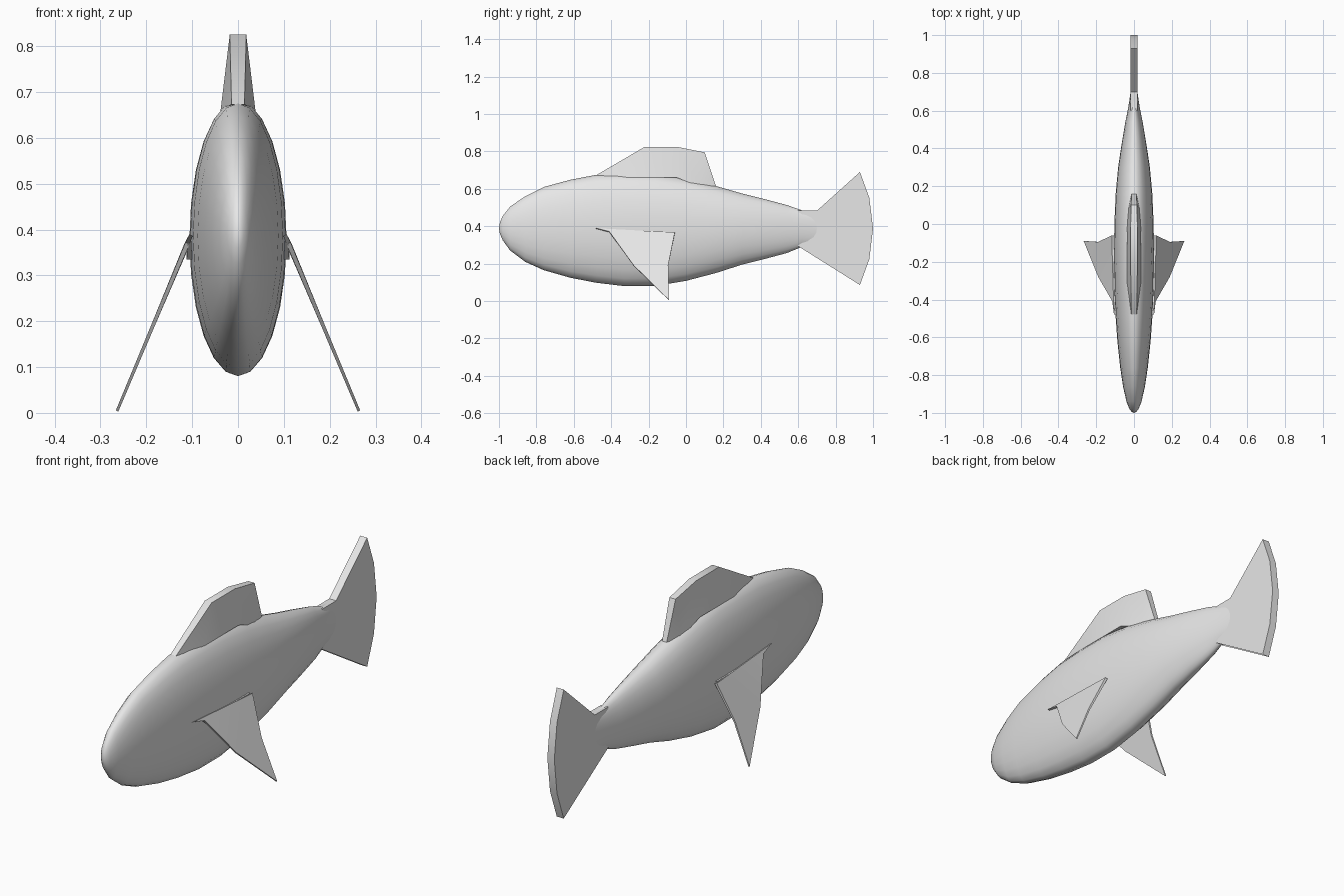
import bpy, bmesh
from math import cos, sin, pi, radians

cube = bpy.data.objects.get("Cube")
if cube:
    bpy.data.objects.remove(cube, do_unlink=True)

grey = bpy.data.materials.new("plain grey")
grey.use_nodes = True
colour = (0.8, 0.8, 0.8, 1)
grey.diffuse_color = colour
grey.node_tree.nodes["Principled BSDF"].inputs["Base Color"].default_value = colour


def finish(bm, name, angle):
    bmesh.ops.recalc_face_normals(bm, faces=bm.faces)
    mesh = bpy.data.meshes.new(name)
    bm.to_mesh(mesh)
    bm.free()
    mesh.materials.append(grey)
    obj = bpy.data.objects.new(name, mesh)
    bpy.context.collection.objects.link(obj)
    bpy.ops.object.select_all(action='DESELECT')
    obj.select_set(True)
    bpy.context.view_layer.objects.active = obj
    bpy.ops.object.shade_smooth_by_angle(angle=radians(angle))
    return obj


def fin(name, outline, place):
    """Plate from an outline of (y, z, half thickness); place gives the 3D point."""
    bm = bmesh.new()
    sides = [[bm.verts.new(place(y, z, s * t)) for y, z, t in outline] for s in (1, -1)]
    n = len(outline)
    caps = [bm.faces.new(side) for side in sides]
    for i in range(n):
        j = (i + 1) % n
        bm.faces.new((sides[0][i], sides[0][j], sides[1][j], sides[1][i]))
    bmesh.ops.triangulate(bm, faces=caps)
    return finish(bm, name, 35)


def upright(y, z, t):
    return (t, y, z)


# Body: elliptical rings of (y, bottom, top, half width)
stations = [
    (-0.995, 0.36, 0.42, 0.012), (-0.98, 0.325, 0.455, 0.024),
    (-0.94, 0.27, 0.505, 0.04), (-0.86, 0.21, 0.56, 0.058),
    (-0.76, 0.165, 0.61, 0.073), (-0.62, 0.125, 0.648, 0.088),
    (-0.48, 0.098, 0.675, 0.098), (-0.33, 0.08, 0.682, 0.104),
    (-0.17, 0.08, 0.68, 0.106), (0, 0.108, 0.655, 0.104),
    (0.16, 0.15, 0.615, 0.097), (0.30, 0.195, 0.575, 0.084),
    (0.42, 0.225, 0.545, 0.066), (0.54, 0.257, 0.513, 0.046),
    (0.62, 0.29, 0.485, 0.03), (0.70, 0.295, 0.482, 0.018),
]
SIDES = 24
bm = bmesh.new()
rings = []
for y, low, high, w in stations:
    mid, h = (low + high) / 2, (high - low) / 2
    rings.append([bm.verts.new((w * cos(2 * pi * i / SIDES), y,
                                mid + h * sin(2 * pi * i / SIDES)))
                  for i in range(SIDES)])
for a, b in zip(rings, rings[1:]):
    for i in range(SIDES):
        j = (i + 1) % SIDES
        bm.faces.new((a[i], a[j], b[j], b[i]))
nose = bm.verts.new((0, -1, 0.39))
for i in range(SIDES):
    bm.faces.new((nose, rings[0][(i + 1) % SIDES], rings[0][i]))
bm.faces.new(rings[-1])
finish(bm, "body", 60)

# Back fin, thick at the root and thin along the crest
fin("back_fin", [
    (-0.48, 0.673, 0.014), (-0.22, 0.825, 0.018), (-0.05, 0.825, 0.018),
    (0.10, 0.795, 0.016), (0.16, 0.615, 0.012), (0.08, 0.61, 0.03),
    (-0.05, 0.66, 0.038), (-0.30, 0.66, 0.038)], upright)

# Tail fin, mirrored about its middle height
upper = [(0.60, 0.095), (0.70, 0.095), (0.93, 0.302), (0.98, 0.165)]
half = 0.018
tail = [(y, 0.388 + h, half) for y, h in upper] + [(1.0, 0.388, half)]
tail += [(y, 0.388 - h, half) for y, h in reversed(upper)]
fin("tail_fin", tail, upright)

# Side fins, splayed outwards and down
side_outline = [
    (-0.48, 0.388, 0.004), (-0.41, 0.37, 0.005), (-0.28, 0.19, 0.004),
    (-0.09, 0.004, 0.003), (-0.095, 0.19, 0.004), (-0.06, 0.365, 0.006),
    (-0.12, 0.368, 0.006)]
for name, side in (("left_side_fin", 1), ("right_side_fin", -1)):
    def splayed(y, z, t, side=side):
        x = 0.108 + (0.375 - z) * 0.42
        return (side * (x + t * 0.92), y, z + t * 0.39)
    fin(name, side_outline, splayed)

    # Raised root strip where the fin meets the body
    fin(name + "_root", [
        (-0.42, 0.375, 0.004), (-0.37, 0.335, 0.006),
        (-0.10, 0.335, 0.006), (-0.07, 0.37, 0.006)],
        lambda y, z, t, side=side: (side * (0.106 + t), y, z))
